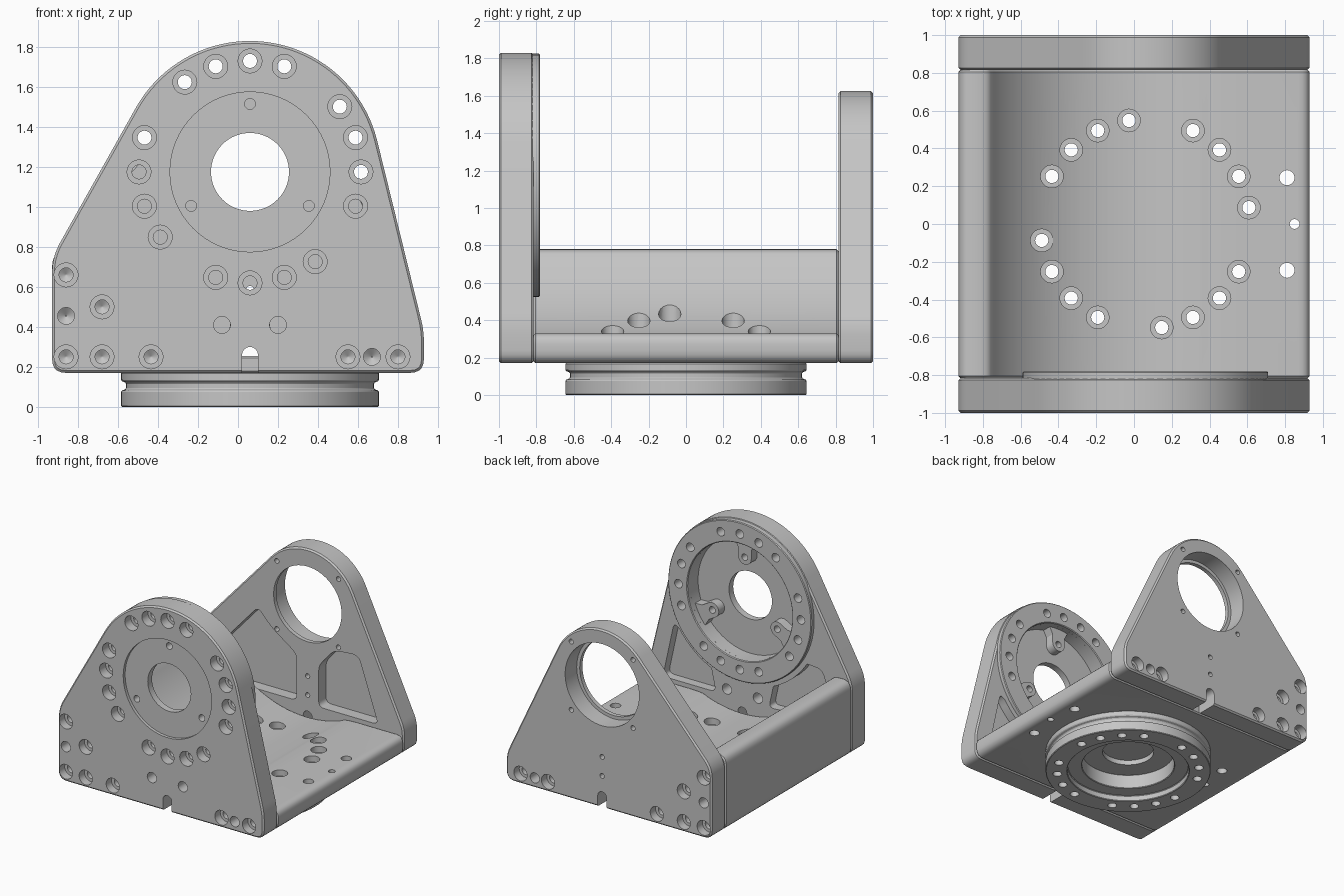
import bpy, bmesh
from math import sin, cos, radians, atan2, acos, hypot, degrees
from mathutils import Vector

cube = bpy.data.objects.get("Cube")
if cube:
    bpy.data.objects.remove(cube)

metal = bpy.data.materials.new("machined_grey")
metal.use_nodes = True
GREY = (0.56, 0.56, 0.56, 1)
metal.diffuse_color = GREY
metal.node_tree.nodes["Principled BSDF"].inputs["Base Color"].default_value = GREY

CX, CZ = 0.06, 1.175          # bearing axis
BOLT = 0.555                  # bolt circle radius
FOOT = 0.17                   # underside of plates and floor


def polar(r, deg, cx=CX, cy=CZ):
    return cx + r * cos(radians(deg)), cy + r * sin(radians(deg))


def arc(r, start, end, n, cx=CX, cy=CZ):
    return [polar(r, start + (end - start) * i / n, cx, cy) for i in range(n + 1)]


def sharp(pts):
    return [(x, z, 0) for x, z in pts]


def fillet(corners):
    """Round each (x, z, radius) corner of a polygon."""
    out = []
    for i, (x, z, r) in enumerate(corners):
        p = Vector((x, z))
        if not r:
            out.append(p)
            continue
        a = Vector(corners[i - 1][:2]) - p
        b = Vector(corners[(i + 1) % len(corners)][:2]) - p
        a = p + a.normalized() * min(r, a.length * 0.45)
        b = p + b.normalized() * min(r, b.length * 0.45)
        for k in range(6):
            t = k / 5
            out.append(a * (1 - t) ** 2 + p * 2 * t * (1 - t) + b * t * t)
    return out


def prism(bm, pts, lo, hi):
    """Extrude an x-z polygon along y."""
    ends = [[bm.verts.new((p[0], y, p[1])) for p in pts] for y in (lo, hi)]
    n = len(pts)
    for e in ends:
        bm.faces.new(e)
    for i in range(n):
        j = (i + 1) % n
        bm.faces.new((ends[0][i], ends[0][j], ends[1][j], ends[1][i]))


def lathe(bm, c, prof, axis="Y", seg=20, ring=False, side=1):
    """Revolve (radius, height) points; capped, or closed up as a ring."""
    rows = []
    for r, t in prof:
        circle = [polar(r, 360 * k / seg, *c) for k in range(seg)]
        rows.append([bm.verts.new((u, t * side, v) if axis == "Y" else (u, v, t))
                     for u, v in circle])
    for i in range(0 if ring else 1, len(rows)):
        for k in range(seg):
            j = (k + 1) % seg
            bm.faces.new((rows[i - 1][k], rows[i - 1][j], rows[i][j], rows[i][k]))
    if not ring:
        bm.faces.new(rows[0])
        bm.faces.new(rows[-1])


def make(name, bm):
    bmesh.ops.recalc_face_normals(bm, faces=bm.faces)
    mesh = bpy.data.meshes.new(name)
    bm.to_mesh(mesh)
    bm.free()
    mesh.materials.append(metal)
    obj = bpy.data.objects.new(name, mesh)
    bpy.context.collection.objects.link(obj)
    return obj


def finish(name, bm, chamfer, *cutters):
    """Chamfer the solid, subtract each cutter mesh, then shade it."""
    obj = make(name, bm)
    bpy.ops.object.select_all(action="DESELECT")
    bpy.context.view_layer.objects.active = obj
    obj.select_set(True)
    if chamfer:
        m = obj.modifiers.new("edge", "BEVEL")
        m.width, m.segments, m.limit_method, m.angle_limit = chamfer, 1, "ANGLE", radians(40)
        bpy.ops.object.modifier_apply(modifier=m.name)
    for c in cutters:
        tool = make(name + "_cutter", c)
        tool.hide_render = True
        m = obj.modifiers.new("cut", "BOOLEAN")
        m.operation, m.solver, m.object = "DIFFERENCE", "EXACT", tool
        bpy.ops.object.modifier_apply(modifier=m.name)
        bpy.data.objects.remove(tool)
    bpy.ops.object.shade_smooth_by_angle(angle=radians(28))


def plate_outline(r):
    """Arched top with tangents running down to the two shoulders."""
    def tangent(x, z, turn):
        d = hypot(x - CX, z - CZ)
        return degrees(atan2(z - CZ, x - CX) + turn * acos(r / d))
    right = tangent(0.93, 0.38, 1)
    left = tangent(-0.93, 0.75, -1) % 360
    return fillet([(-0.93, FOOT, 0.07), (0.93, FOOT, 0.07), (0.93, 0.38, 0.06)]
                  + sharp(arc(r, right, left, 40)) + [(-0.93, 0.75, 0.08)])


SCREWS = [(-0.86, 0.66), (-0.68, 0.5), (-0.86, 0.25), (-0.68, 0.25),
          (-0.435, 0.25), (0.55, 0.25), (0.8, 0.25)]
DOWELS = [(-0.86, 0.455), (0.67, 0.25)]


def foot_cuts(bm, side):
    """Screw holes, dowel holes and the key slot shared by both plates."""
    for c in SCREWS:
        lathe(bm, c, [(0.06, 1.02), (0.06, 0.93), (0.035, 0.93), (0.035, 0.88),
                      (0.003, 0.86)], side=side)
    for c in DOWELS:
        lathe(bm, c, [(0.042, 1.02), (0.042, 0.9), (0.003, 0.87)], side=side)
    slot = [(0.1, 0.1)] + arc(0.04, 0, 180, 8, CX, 0.26) + [(0.02, 0.1)]
    prism(bm, slot, 0.7 * side, 1.1 * side)


def ring_bolts(bm):
    for k in range(20):
        if k % 5 != 3:
            lathe(bm, polar(BOLT, 18 * k),
                  [(0.06, -1.02), (0.06, -0.92), (0.035, -0.92), (0.035, -0.7)])


def lug_holes(bm):
    for a in (90, 210, 330):
        lathe(bm, polar(0.34, a), [(0.027, -1.02), (0.027, -0.7)])


# Front plate
body, cuts, pins = bmesh.new(), bmesh.new(), bmesh.new()
prism(body, plate_outline(0.655), -1.0, -0.815)
foot_cuts(cuts, -1)
ring_bolts(cuts)
lathe(cuts, (CX, CZ), [(0.4, -1.02), (0.4, -0.975), (0.195, -0.975), (0.195, -0.92),
                       (0.475, -0.92), (0.475, -0.7)], seg=64)
for x in (-0.08, 0.2):
    lathe(cuts, (x, 0.41), [(0.042, -1.02), (0.042, -0.7)])
prism(cuts, fillet([(0.3, 0.36, 0.05), (0.78, 0.36, 0.05), (0.68, 0.82, 0.05)]
                   + sharp(arc(0.69, -34, -66, 10))), -0.89, -0.7)
prism(cuts, fillet([(-0.18, 0.36, 0.05)] + sharp(arc(0.69, 246, 212, 10))
                   + [(-0.66, 0.8, 0.05), (-0.72, 0.64, 0.05), (-0.5, 0.38, 0.05)]), -0.89, -0.7)
lug_holes(pins)
finish("front_plate", body, 0.012, cuts, pins)

# Raised bearing ring on the inside of the front plate
body, cuts = bmesh.new(), bmesh.new()
lathe(body, (CX, CZ), [(0.475, -0.83), (0.475, -0.78), (0.65, -0.78), (0.65, -0.83)],
      seg=80, ring=True)
ring_bolts(cuts)
finish("bearing_ring", body, 0.006, cuts)

# Lugs inside the bearing pocket, flared where they meet its wall
body, cuts = bmesh.new(), bmesh.new()
for a in (90, 210, 330):
    neck = arc(0.06, a - 90, a + 90, 1, *polar(0.41, a))
    root = arc(0.1, a - 90, a + 90, 1, *polar(0.485, a))
    prism(body, arc(0.06, a + 90, a + 270, 12, *polar(0.34, a))
          + [neck[0], root[0], root[1], neck[1]], -0.925, -0.845)
lug_holes(cuts)
finish("bearing_lugs", body, 0, cuts)

# Back plate
body, cuts = bmesh.new(), bmesh.new()
prism(body, plate_outline(0.45), 0.815, 1.0)
foot_cuts(cuts, 1)
lathe(cuts, (CX, CZ), [(0.308, 0.7), (0.308, 0.85), (0.335, 0.85), (0.335, 1.1)], seg=64)
for a in (45, 135, 225, 315):
    lathe(cuts, polar(0.395, a), [(0.02, 0.7), (0.02, 1.1)], seg=12)
for z in (0.43, 0.585):
    lathe(cuts, (CX, z), [(0.02, 0.7), (0.02, 1.1)], seg=12)
prism(cuts, fillet([(0.16, 0.36, 0.05), (0.7, 0.36, 0.05), (0.52, 0.88, 0.06),
                    (0.3, 0.86, 0.05), (0.16, 0.7, 0.05)]), 0.7, 0.91)
prism(cuts, fillet([(-0.04, 0.36, 0.05), (-0.04, 0.74, 0.05), (-0.27, 0.9, 0.05),
                    (-0.39, 1.03, 0.05), (-0.72, 0.66, 0.06), (-0.56, 0.36, 0.05)]), 0.7, 0.91)
finish("back_plate", body, 0.012, cuts)


def floor_bolts(bm):
    for k in range(20):
        if k % 5 != 4:
            x, y = polar(BOLT, 9 + 18 * k, CX, 0)
            top = CZ - (0.92 ** 2 - (x - CX) ** 2) ** 0.5
            if x > CX:
                top = min(top, 0.33)
            seat = max(0.2, top - 0.05)
            lathe(bm, (x, y), [(0.035, -0.1), (0.035, seat), (0.06, seat), (0.06, 0.9)], "Z")


# Saddle floor, hollowed concentric with the bearing axis
body, cuts = bmesh.new(), bmesh.new()
prism(body, fillet([(-0.93, FOOT, 0.07), (0.93, FOOT, 0.07), (0.93, 0.33, 0.06),
                    (0.42, 0.33, 0.12)] + sharp(arc(0.922, 289, 210, 48))
                   + [(-0.775, 0.78, 0.06), (-0.93, 0.78, 0.08)]), -0.815, 0.815)
floor_bolts(cuts)
for x, y, r in ((0.81, 0.245, 0.04), (0.81, -0.245, 0.04), (0.85, 0, 0.026)):
    lathe(cuts, (x, y), [(r, 0.1), (r, 0.5)], "Z")
    lathe(cuts, (2 * CX - x, y), [(r, 0.1), (r, 0.25)], "Z")
lathe(cuts, (CX, 0), [(0.2, 0.1), (0.2, 0.21)], "Z", 48)
finish("saddle_floor", body, 0.01, cuts)

# Grooved turntable flange underneath
body, cuts = bmesh.new(), bmesh.new()
lathe(body, (CX, 0), [(0.36, 0.172), (0.36, 0.05), (0.475, 0.05), (0.475, 0), (0.645, 0),
                      (0.645, 0.08), (0.62, 0.09), (0.62, 0.12), (0.645, 0.13),
                      (0.645, 0.172)], "Z", 80, ring=True)
floor_bolts(cuts)
finish("turntable_flange", body, 0.005, cuts)
